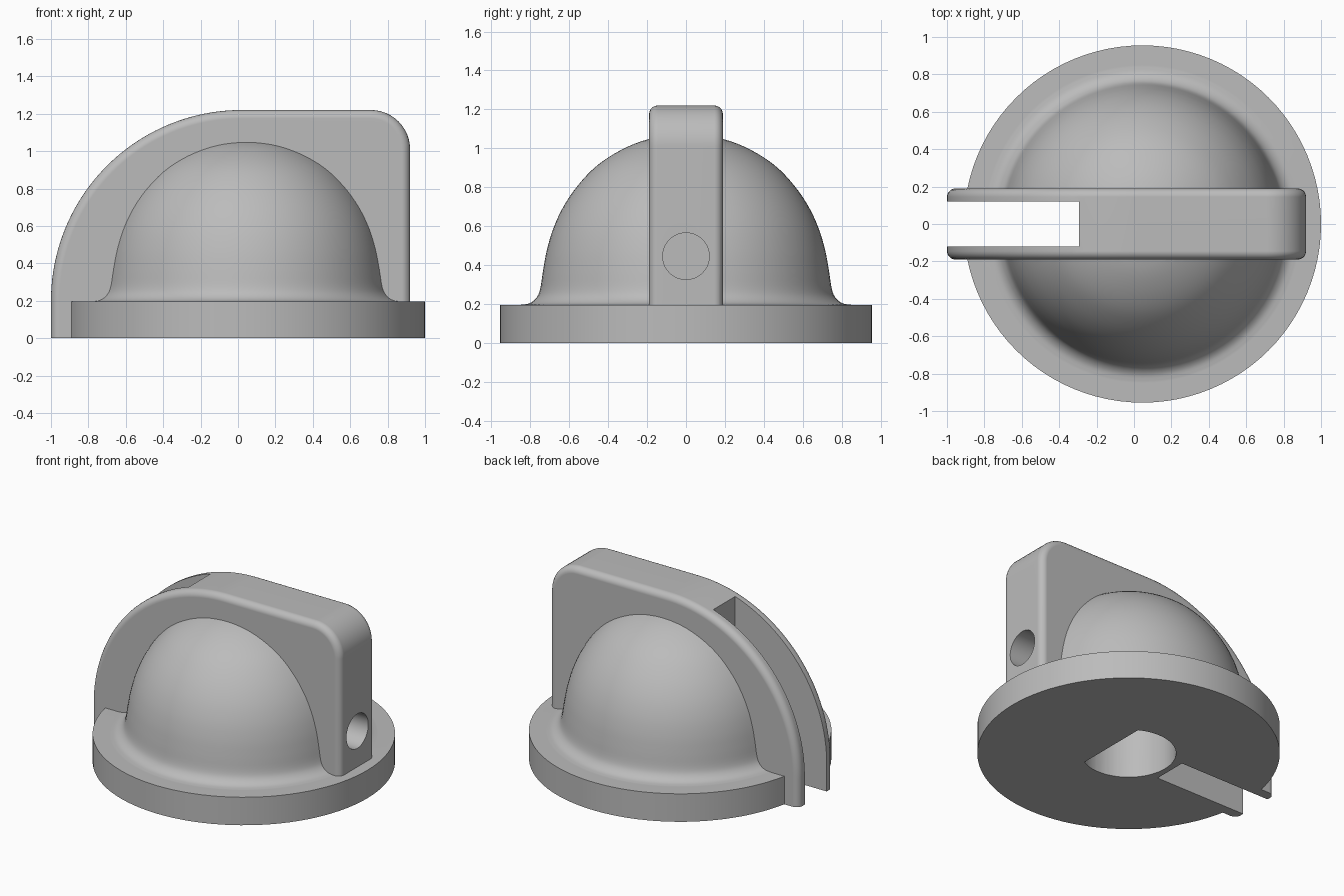
import bpy, bmesh, math
from mathutils import Vector

if "Cube" in bpy.data.objects:
    bpy.data.objects.remove(bpy.data.objects["Cube"], do_unlink=True)

CX = 0.045          # axis of the round base
HALF_PI = math.pi / 2

grey = bpy.data.materials.new("plain grey")
grey.use_nodes = True
grey.diffuse_color = (0.5, 0.5, 0.5, 1)
grey.node_tree.nodes["Principled BSDF"].inputs["Base Color"].default_value = grey.diffuse_color


def make_object(name, bm):
    bmesh.ops.recalc_face_normals(bm, faces=bm.faces)
    mesh = bpy.data.meshes.new(name)
    bm.to_mesh(mesh)
    bm.free()
    mesh.materials.append(grey)
    obj = bpy.data.objects.new(name, mesh)
    bpy.context.collection.objects.link(obj)
    return obj


def prism(name, outline, offset, bevel=0.0):
    """Extrude a planar outline; optionally round the rims above the ground."""
    bm = bmesh.new()
    face = bm.faces.new([bm.verts.new(p) for p in outline])
    caps = [face]
    ext = bmesh.ops.extrude_face_region(bm, geom=[face], use_keep_orig=True)["geom"]
    bmesh.ops.translate(bm, vec=offset, verts=[v for v in ext if isinstance(v, bmesh.types.BMVert)])
    caps += [f for f in ext if isinstance(f, bmesh.types.BMFace) and len(f.verts) == len(outline)]
    if bevel:
        rim = {e for f in caps for e in f.edges if max(v.co.z for v in e.verts) > 0.001}
        bmesh.ops.recalc_face_normals(bm, faces=bm.faces)
        bmesh.ops.bevel(bm, geom=list(rim), offset=bevel, segments=5, profile=0.5, affect='EDGES')
    return make_object(name, bm)


def arc(cx, cz, r, a0, a1, n):
    for i in range(n + 1):
        a = a0 + (a1 - a0) * i / n
        yield cx + r * math.cos(a), cz + r * math.sin(a)


def smooth_path(pts, n=4):
    """Catmull-Rom interpolation through the points."""
    p = [Vector((-pts[1][0], pts[1][1]))] + [Vector(q) for q in pts]
    p.append(2 * p[-1] - p[-2])
    out = []
    for a, b, c, d in zip(p, p[1:], p[2:], p[3:]):
        for i in range(n):
            t = i / n
            out.append(0.5 * (2 * b + (c - a) * t + (2 * a - 5 * b + 4 * c - d) * t * t
                              + (3 * b - a - 3 * c + d) * t ** 3))
    return out + [Vector(pts[-1])]


# Round base and flared dome, turned as one solid
profile = smooth_path([(0, 1.075), (0.19, 1.047), (0.33, 0.993), (0.456, 0.912), (0.555, 0.81),
                       (0.63, 0.7), (0.682, 0.588), (0.715, 0.477), (0.735, 0.37), (0.75, 0.275),
                       (0.77, 0.23), (0.805, 0.203), (0.85, 0.195)])
profile += [Vector((0.955, 0.195)), Vector((0.955, 0)), Vector((0, 0))]
bm = bmesh.new()
verts = [bm.verts.new((CX + p.x, 0, p.y)) for p in profile]
edges = [bm.edges.new(pair) for pair in zip(verts, verts[1:])]
bmesh.ops.spin(bm, geom=verts + edges, cent=(CX, 0, 0), axis=(0, 0, 1),
               angle=2 * math.pi, steps=96, use_merge=True)
bmesh.ops.remove_doubles(bm, verts=bm.verts, dist=0.0001)
knob = make_object("knob_body", bm)

# Upright grip with a big curved end and a small rounded corner
outline = [(-1, 0)] + list(arc(0.02, 0.2, 1.02, math.pi, HALF_PI, 40))
outline += list(arc(0.71, 1.01, 0.21, HALF_PI, 0, 12)) + [(0.92, 0)]
grip = prism("grip", [(x, -0.19, z) for x, z in outline], (0, 0.38, 0), 0.045)

# Pointer slot, D-shaped shaft socket and screw hole
slot = prism("slot_cutter", [(-1.2, -0.12, -0.2), (-0.295, -0.12, -0.2),
                             (-0.295, 0.12, -0.2), (-1.2, 0.12, -0.2)], (0, 0, 1.6))
flat = math.acos(0.143 / 0.3)
socket = prism("socket_cutter", [(x, y, -0.2) for x, y in
                                 arc(CX, 0, 0.3, flat, 2 * math.pi - flat, 48)], (0, 0, 0.95))
screw = prism("screw_hole_cutter", [(1.1, y, z) for y, z in
                                    list(arc(0, 0.445, 0.12, 0, 2 * math.pi, 40))[:-1]], (-0.75, 0, 0))

bpy.ops.object.select_all(action='DESELECT')
bpy.context.view_layer.objects.active = knob
knob.select_set(True)
for tool, operation in ((grip, 'UNION'), (slot, 'DIFFERENCE'),
                        (socket, 'DIFFERENCE'), (screw, 'DIFFERENCE')):
    mod = knob.modifiers.new(tool.name, 'BOOLEAN')
    mod.object, mod.operation, mod.solver = tool, operation, 'EXACT'
    bpy.ops.object.modifier_apply(modifier=mod.name)
    bpy.data.objects.remove(tool, do_unlink=True)

# Smooth curves, crisp edges, flat faces kept flat
bpy.ops.object.shade_smooth_by_angle(angle=math.radians(30))
weighted = knob.modifiers.new("flat_faces", 'WEIGHTED_NORMAL')
weighted.keep_sharp = True
